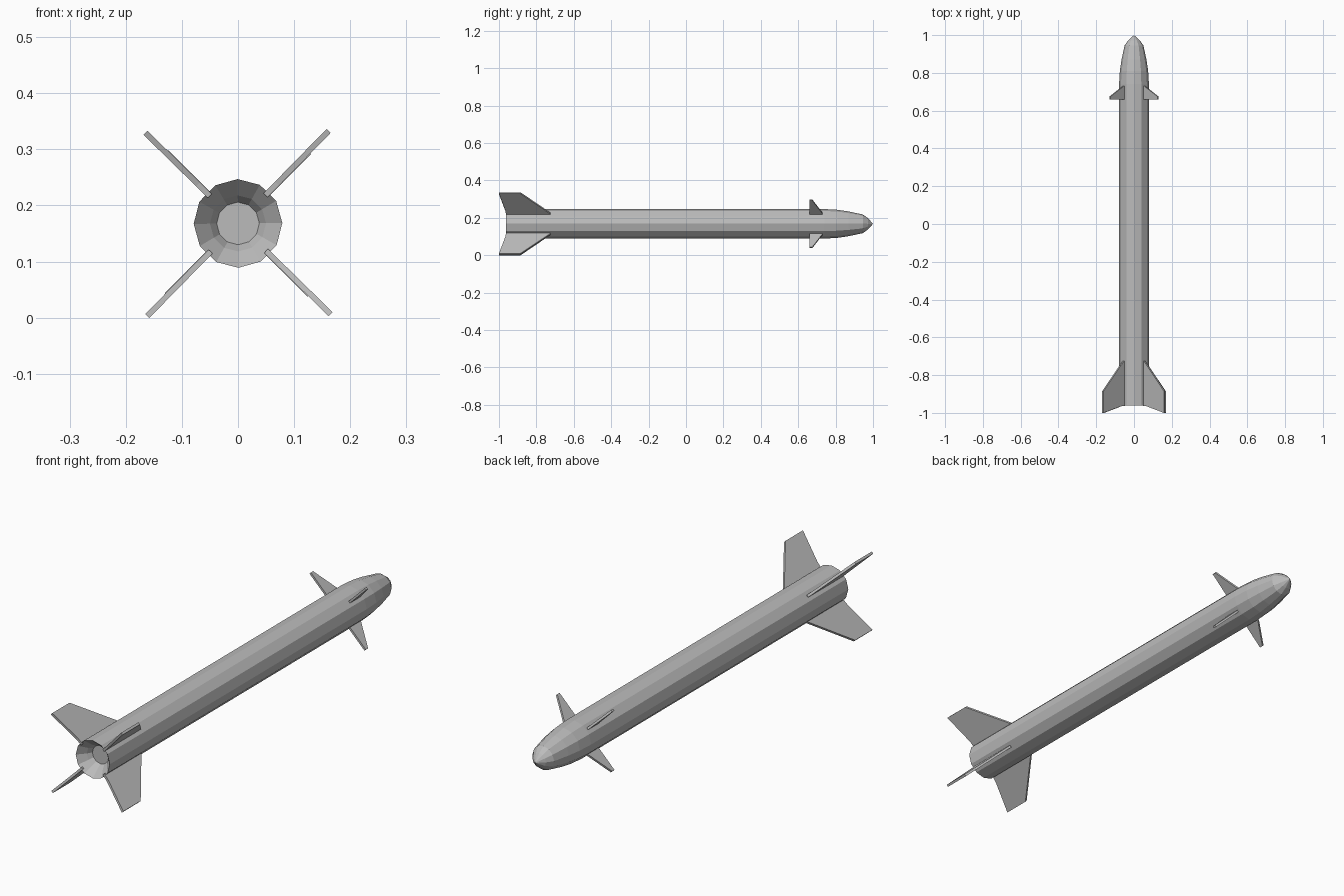
import bpy, bmesh, math
from mathutils import Vector

cube = bpy.data.objects.get("Cube")
if cube:
    bpy.data.objects.remove(cube, do_unlink=True)

AXIS_Z = 0.168
SIDES = 12

grey = bpy.data.materials.new("light_grey")
grey.use_nodes = True
grey.diffuse_color = (0.5, 0.5, 0.5, 1)
grey.node_tree.nodes["Principled BSDF"].inputs["Base Color"].default_value = (0.5, 0.5, 0.5, 1)


def finish(name, bm):
    bmesh.ops.recalc_face_normals(bm, faces=bm.faces)
    mesh = bpy.data.meshes.new(name)
    bm.to_mesh(mesh)
    bm.free()
    mesh.materials.append(grey)
    obj = bpy.data.objects.new(name, mesh)
    obj.location.z = AXIS_Z
    bpy.context.collection.objects.link(obj)
    return obj


def lathe(name, profile):
    """Spin (radius, y) points round the long axis; close both ends."""
    bm = bmesh.new()
    rings = []
    for radius, y in profile:
        angles = [math.tau * i / SIDES + 0.01 for i in range(SIDES)]
        rings.append([bm.verts.new((radius * math.cos(a), y, radius * math.sin(a)))
                      for a in angles])
    for a, b in zip(rings, rings[1:]):
        for i in range(SIDES):
            j = (i + 1) % SIDES
            bm.faces.new((a[i], a[j], b[j], b[i]))
    bm.faces.new(rings[0])
    bm.faces.new(rings[-1])
    bmesh.ops.remove_doubles(bm, verts=bm.verts, dist=0.0005)
    return finish(name, bm)


def fin(name, outline, thickness, degrees):
    """Flat plate from (radius, y) points, standing out at an angle."""
    a = math.radians(degrees)
    out = Vector((math.cos(a), 0, math.sin(a)))
    side = Vector((-math.sin(a), 0, math.cos(a))) * thickness
    bm = bmesh.new()
    face = bm.faces.new([bm.verts.new(out * r + Vector((0, y, 0)) - side / 2)
                         for r, y in outline])
    extruded = bmesh.ops.extrude_face_region(bm, geom=[face])["geom"]
    bmesh.ops.translate(bm, vec=side,
                        verts=[v for v in extruded if isinstance(v, bmesh.types.BMVert)])
    return finish(name, bm)


# Body with hollow nozzle at the rear and rounded nose at the front
lathe("body", [(0.038, -0.91), (0.05, -0.93), (0.079, -0.962), (0.079, 0.74),
               (0.075, 0.81), (0.066, 0.87), (0.05, 0.945), (0.031, 0.972), (0.0001, 1.0)])

# Four tail fins and four small nose fins, set diagonally
tail = [(0.07, -0.725), (0.079, -0.725), (0.231, -0.885), (0.231, -1.0),
        (0.1, -0.965), (0.07, -0.962)]
canard = [(0.065, 0.73), (0.08, 0.73), (0.18, 0.675), (0.18, 0.66), (0.065, 0.66)]
for i, corner in enumerate(("upper_left", "upper_right", "lower_right", "lower_left")):
    fin("tail_fin_" + corner, tail, 0.01, 45.6 + 90 * i)
    fin("nose_fin_" + corner, canard, 0.009, 45 + 90 * i)
